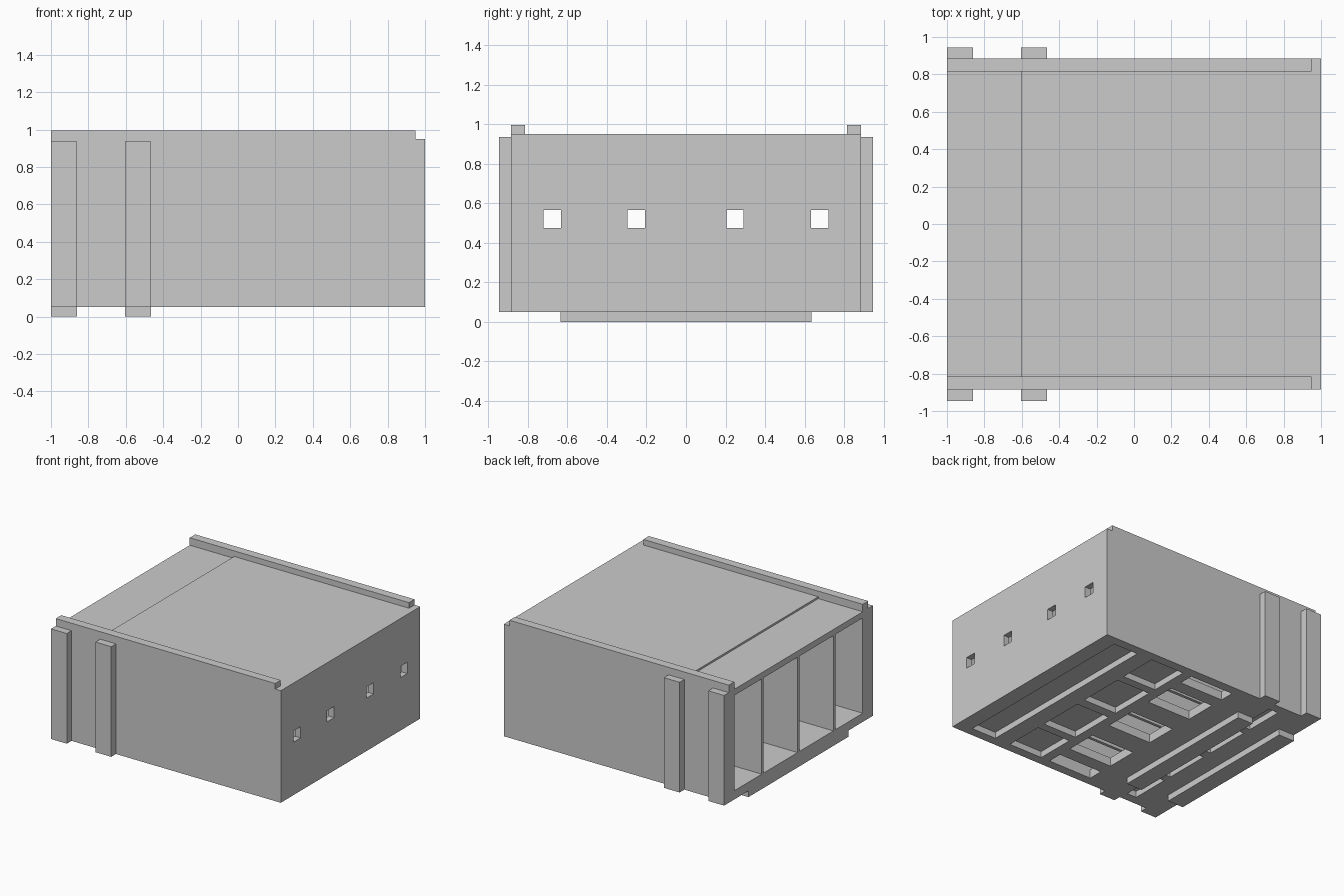
import bpy, bmesh
from mathutils import Matrix, Vector

if "Cube" in bpy.data.objects:
    bpy.data.objects.remove(bpy.data.objects["Cube"])


def boxes(name, spans):
    """One object from boxes given as (x0, x1, y0, y1, z0, z1)."""
    bm = bmesh.new()
    for x0, x1, y0, y1, z0, z1 in spans:
        size = Vector((x1 - x0, y1 - y0, z1 - z0))
        mid = Vector((x0 + x1, y0 + y1, z0 + z1)) / 2
        bmesh.ops.create_cube(bm, size=1, matrix=Matrix.Translation(mid) @ Matrix.Diagonal((*size, 1)))
    mesh = bpy.data.meshes.new(name)
    bm.to_mesh(mesh)
    bm.free()
    obj = bpy.data.objects.new(name, mesh)
    bpy.context.collection.objects.link(obj)
    return obj


def cut(obj, spans):
    """Subtract boxes from an object and drop the cutter."""
    cutter = boxes(obj.name + "_cutter", spans)
    cutter.hide_render = True
    mod = obj.modifiers.new("cut", 'BOOLEAN')
    mod.operation, mod.solver, mod.object = 'DIFFERENCE', 'EXACT', cutter
    bpy.context.view_layer.objects.active = obj
    bpy.ops.object.modifier_apply(modifier=mod.name)
    bpy.data.objects.remove(cutter)


OUT, INN = 0.885, 0.815        # outer and inner half width
LOW, FLOOR, CEIL, TOP = 0.05, 0.12, 0.885, 0.95
BACK = 0.95                    # inner face of the end wall
POSTS = [(-1.0, -0.86), (-0.605, -0.465)]

# Floor with shallow pockets and through slots around the dividers
floor = boxes("floor", [(-1, BACK, -INN, INN, LOW, FLOOR)])
bays = [(-0.81, -0.49), (-0.42, -0.04), (0.04, 0.42), (0.49, 0.81)]
slots = [(-0.81, -0.69), (-0.58, -0.32), (-0.13, 0.13), (0.32, 0.58), (0.69, 0.81)]
holes = [(0.65, 0.87, -0.81, 0.81, 0, 0.10)]
for a, b in bays:
    holes += [(0.21, 0.51, a, b, 0, 0.10), (-0.70, -0.615, a, b, 0, 0.10)]
holes += [(-0.26, 0.13, a, b, 0, 0.2) for a, b in slots]
cut(floor, holes)

# Roof, slightly lower near the open end
boxes("roof", [(-0.605, BACK, -INN, INN, CEIL, TOP)])
boxes("roof_lower_step", [(-1, -0.605, -INN, INN, CEIL, 0.935)])

# End wall with one square window per bay
end_wall = boxes("end_wall", [(BACK, 1, -OUT, OUT, LOW, TOP)])
cut(end_wall, [(0.9, 1.1, y - 0.044, y + 0.044, 0.475, 0.565)
               for y in (-0.677, -0.252, 0.248, 0.677)])

# Side walls rise into the top rails; outer posts stand against them
for label, s in (("front", -1), ("rear", 1)):
    ya, yb = sorted((s * INN, s * OUT))
    boxes(label + "_side_wall", [(-1, BACK, ya, yb, LOW, 0.995)])
    ya, yb = sorted((s * OUT, s * 0.945))
    boxes(label + "_posts", [(a, b, ya, yb, LOW, 0.935) for a, b in POSTS])

# Thin dividers between the bays
boxes("dividers", [(-1, BACK, y - 0.012, y + 0.012, FLOOR, CEIL) for y in (-0.455, 0, 0.455)])

# Cross bars under the floor
boxes("bottom_bars", [(a, b, -0.635, 0.635, 0, LOW) for a, b in POSTS])
